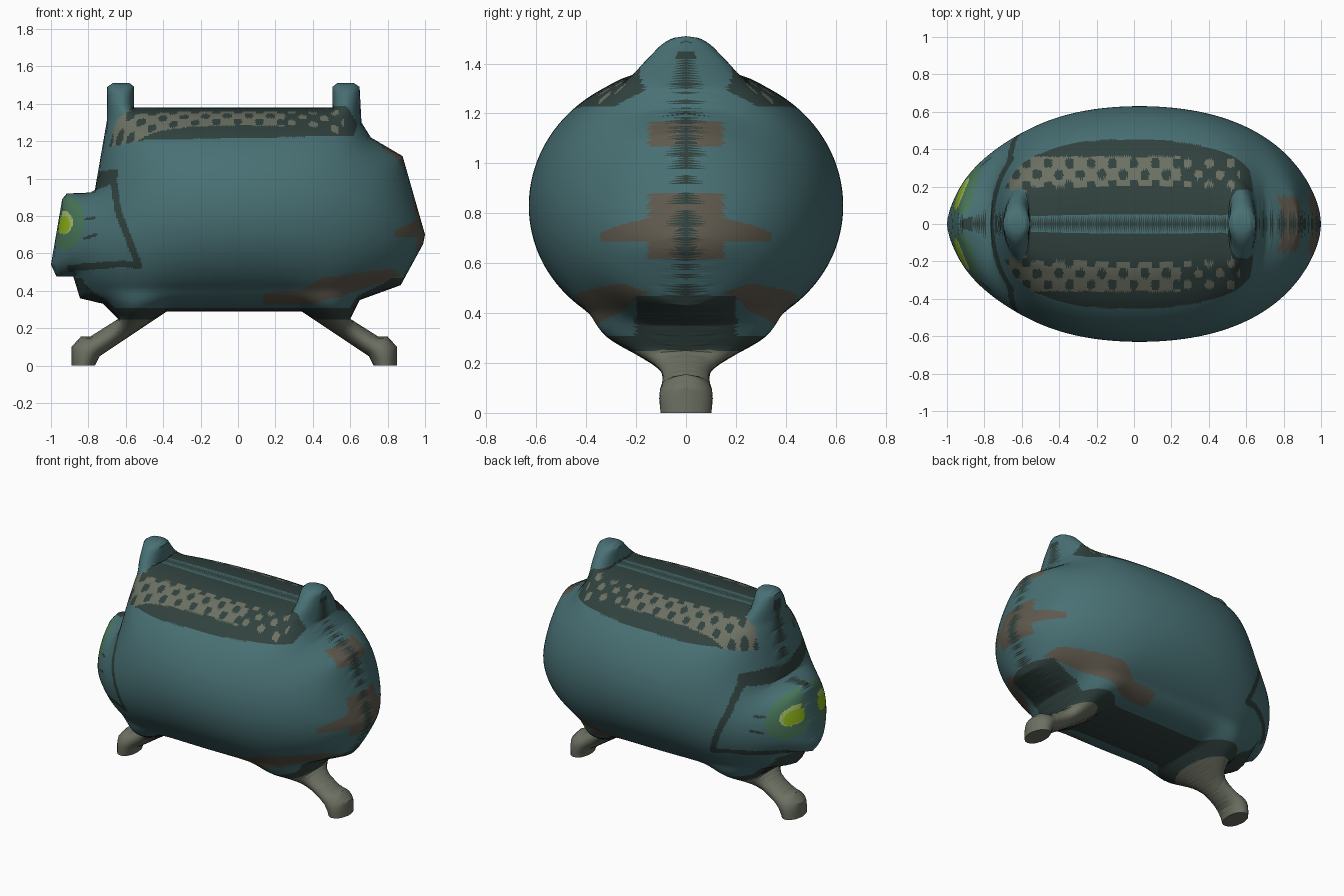
import bpy, bmesh, math
from mathutils import Vector

old = bpy.data.objects.get("Cube")
if old:
    bpy.data.objects.remove(old)

STEP = 0.02
HALF_DEPTH = 0.63
PALETTE = {
    "teal": (0.065, 0.162, 0.174), "dark_green": (0.030, 0.054, 0.048),
    "stone": (0.150, 0.162, 0.122), "rust_brown": (0.115, 0.100, 0.075),
    "eye_green": (0.27, 0.46, 0.01), "pale_green": (0.38, 0.51, 0.16),
    "moss": (0.065, 0.18, 0.10),
}
NAMES = list(PALETTE)


def make_material(name):
    mat = bpy.data.materials.new(name)
    mat.use_nodes = True
    color = (*PALETTE[name], 1)
    mat.diffuse_color = color
    shader = next(n for n in mat.node_tree.nodes if n.type == 'BSDF_PRINCIPLED')
    shader.inputs["Base Color"].default_value = color
    shader.inputs["Roughness"].default_value = 0.8
    return mat


def mirrored(points, shift):
    return [(-x - shift, z) for x, z in reversed(points)]


# Side outline: legs and horns repeat on both ends
leg = [(.34, .29), (.70, .05), (.725, 0), (.725, -.15), (.85, -.15),
       (.85, .10), (.80, .155), (.75, .155), (.60, .25)]
horn = [(.65, 1.49), (.62, 1.51), (.53, 1.51), (.505, 1.49), (.505, 1.38)]
rump = [(.65, .35), (.87, .43), (.99, .65), (1, .70), (.88, 1.12), (.71, 1.22), (.66, 1.30)]
head = [(-.70, 1.315), (-.765, .94), (-.79, .925), (-.915, .92), (-.94, .89),
        (-1, .54), (-.97, .475), (-.88, .475), (-.845, .36), (-.72, .33)]
outline = leg + rump + horn + mirrored(horn, .05) + head + mirrored(leg, .04)

# Painted regions in the side plane
vent = [(-.69, 1.17), (-.5, 1.205), (.62, 1.23), (.64, 1.29), (.58, 1.39), (-.56, 1.39), (-.65, 1.31)]
rust = [(.14, .33), (.14, .39), (.33, .40), (.45, .47), (.83, .52), (.87, .48),
        (.70, .42), (.55, .37), (.40, .33)]
jaw_line = [(-.75, .97), (-.67, 1.02), (-.64, .82), (-.53, .535), (-.62, .545), (-.90, .52)]
whiskers = [[(-.83, .78), (-.77, .79)], [(-.82, .68), (-.76, .70)]]


def inside(x, z, poly):
    hit = False
    for (ax, az), (bx, bz) in zip(poly, poly[1:] + poly[:1]):
        if (az > z) != (bz > z) and x < ax + (z - az) * (bx - ax) / (bz - az):
            hit = not hit
    return hit


def near(x, z, path, width):
    p = Vector((x, z))
    for a, b in zip(path, path[1:]):
        a, d = Vector(a), Vector(b) - Vector(a)
        t = max(0, min(1, (p - a).dot(d) / d.length_squared))
        if (p - a - d * t).length < width:
            return True
    return False


def ellipse(x, z, cx, cz, rx, rz):
    return ((x - cx) / rx) ** 2 + ((z - cz) / rz) ** 2 < 1


def paint(x, a, z):
    """Colour name from length x, distance a from the middle plane, height z."""
    if z < .25:
        return "stone"
    # eyes and face lines
    if x < -.5 and z < 1.1:
        if a > .08:
            if ellipse(x, z, -.935, .755, .037, .046):
                return "eye_green"
            if ellipse(x, z, -.93, .765, .047, .062):
                return "pale_green"
        if a > .05 and ellipse(x, z, -.92, .77, .095, .15):
            return "moss"
        if near(x, z, jaw_line, .018) or any(near(x, z, w, .007) for w in whiskers):
            return "dark_green"
        if z > .93 and inside(x, z, [(-.78, .93), (-.65, .98), (-.64, 1.05), (-.74, 1.04)]):
            return "dark_green"
    # back panel with dotted grip
    if z > 1.15:
        if -.56 < x < .51 and a < .2 and 1.34 < z < 1.4:
            return "teal" if .018 < a < .042 else "dark_green"
        if inside(x, z, vent):
            dots = math.cos(math.tau * x / .115) * math.cos(math.tau * (a - .265) / .12)
            limit = -.25 if x < .25 else .3
            if -.67 < x < .57 and .17 < a < .36 and dots > limit:
                return "stone"
            return "dark_green"
    # seam and belly
    if a < .03 and abs(x) > .6 and z < 1.45 and (x > 0 or z > .9):
        return "dark_green"
    if z < .31 or (z < .47 and a < .2):
        return "dark_green"
    # worn patches
    if x > 0 and inside(x, z, rust):
        return "rust_brown"
    if x > .84 and .69 < z < .72 + .5 * (x - .84):
        return "rust_brown"
    if a < .15 and ((x > .9 and .62 < z < .88) or (x > .7 and 1.07 < z < 1.17)):
        return "rust_brown"
    return "teal"


def fine_cells(bm):
    bm.faces.new([bm.verts.new((x, 0, z)) for x, z in outline])
    for axis, low, high in ((0, -1, 1), (2, -.15, 1.51)):
        normal = Vector((0, 0, 0))
        normal[axis] = 1
        for i in range(int((high - low) / STEP) + 1):
            geom = bm.verts[:] + bm.edges[:] + bm.faces[:]
            co = normal * (low + .0075 + i * STEP)
            bmesh.ops.bisect_plane(bm, geom=geom, dist=1e-5, plane_co=co, plane_no=normal)
    bmesh.ops.triangulate(bm, faces=bm.faces[:])
    bmesh.ops.remove_doubles(bm, verts=bm.verts[:], dist=1e-4)


def inflate(bm):
    """Pressure-inflate the flat sheet, its rim pinned, storing the result in y."""
    bm.verts.index_update()
    count = len(bm.verts)
    weights = [{} for _ in range(count)]
    load = [0.0] * count
    for face in bm.faces:
        area = max(face.calc_area(), 1e-9)
        vs = face.verts[:]
        for k in range(3):
            v, p, q = vs[k], vs[k - 2], vs[k - 1]
            w = (p.co - v.co).dot(q.co - v.co) / (4 * area)
            for i, j in ((p.index, q.index), (q.index, p.index)):
                weights[i][j] = weights[i].get(j, 0) + w
            load[v.index] += area / 3
    rows = [(v.index, load[v.index], list(weights[v.index].items()),
             sum(weights[v.index].values())) for v in bm.verts if not v.is_boundary]
    u = [0.0] * count
    for _ in range(200):
        for i, force, links, total in rows:
            for j, w in links:
                force += w * u[j]
            u[i] += 1.9 * (force / total - u[i])
    top = max(u)
    for v in bm.verts:
        v.co.y = max(0, u[v.index] / top)


def ramp(t):
    t = max(0, min(1, t))
    return t * t * (3 - 2 * t)


bm = bmesh.new()
fine_cells(bm)
inflate(bm)
bmesh.ops.subdivide_edges(bm, edges=bm.edges[:], cuts=1, use_grid_fill=True)

# Round the front half, with slightly fuller legs and horns
for v in bm.verts:
    fuller = 1 + .25 * ramp((.42 - v.co.z) / .15) + .25 * ramp((v.co.z - 1.3) / .12)
    depth = HALF_DEPTH * math.sqrt(v.co.y) * fuller
    v.co.y = 0 if v.is_boundary else -max(.004, depth)
for face in bm.faces:
    c = face.calc_center_median()
    face.material_index = NAMES.index(paint(c.x, -c.y, c.z))

# Mirror to the back half
copy = bmesh.ops.duplicate(bm, geom=bm.verts[:] + bm.edges[:] + bm.faces[:])["geom"]
for item in copy:
    if isinstance(item, bmesh.types.BMVert):
        item.co.y = -item.co.y
bmesh.ops.reverse_faces(bm, faces=[f for f in copy if isinstance(f, bmesh.types.BMFace)])
bmesh.ops.remove_doubles(bm, verts=bm.verts[:], dist=1e-4)

# Flat soles
geom = bm.verts[:] + bm.edges[:] + bm.faces[:]
bmesh.ops.bisect_plane(bm, geom=geom, dist=1e-5, plane_co=(0, 0, 0),
                       plane_no=(0, 0, 1), clear_inner=True)
rim = [e for e in bm.edges if e.is_boundary and max(v.co.z for v in e.verts) < 1e-3]
for face in bmesh.ops.edgeloop_fill(bm, edges=rim)["faces"]:
    face.material_index = NAMES.index("stone")
    face.normal_update()
    if face.normal.z > 0:
        face.normal_flip()

mesh = bpy.data.meshes.new("creature_body")
bm.to_mesh(mesh)
bm.free()
for name in NAMES:
    mesh.materials.append(make_material(name))
body = bpy.data.objects.new("creature_body", mesh)
bpy.context.collection.objects.link(body)
bpy.ops.object.select_all(action='DESELECT')
body.select_set(True)
bpy.context.view_layer.objects.active = body
bpy.ops.object.shade_smooth_by_angle(angle=math.radians(45))
